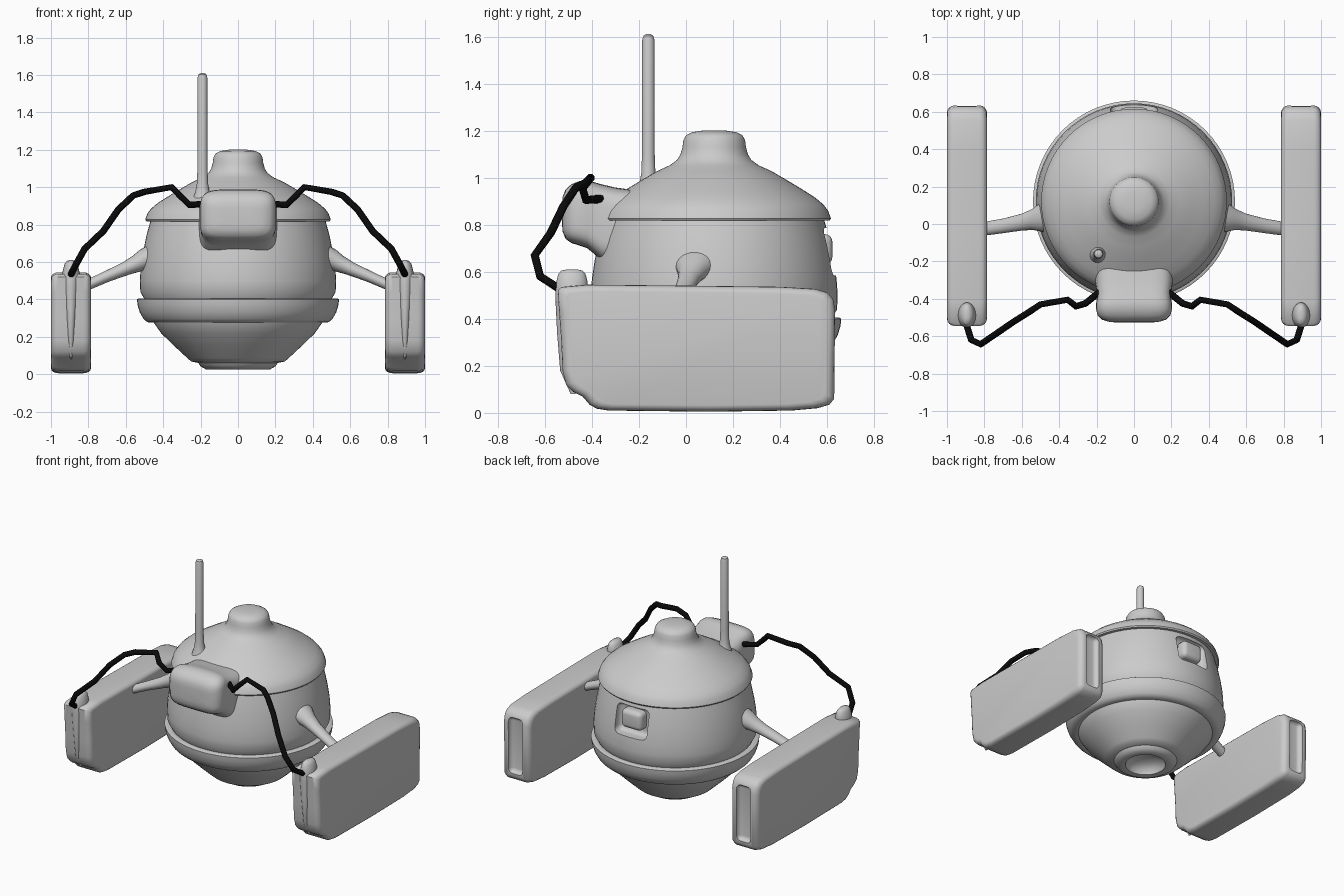
import bpy, bmesh, math

CY = 0.12  # y of the pot's axis


def circle(n):
    return [2 * math.pi * i / n for i in range(n)]


def loft(name, rings, angle=40, smooth=True):
    """Skin a list of equally long point rings and cap both ends."""
    bm = bmesh.new()
    rows = [[bm.verts.new(p) for p in ring] for ring in rings]
    n = len(rows[0])
    for a, b in zip(rows, rows[1:]):
        for i in range(n):
            j = (i + 1) % n
            bm.faces.new((a[i], a[j], b[j], b[i]))
    bm.faces.new(rows[0])
    bm.faces.new(rows[-1])
    bmesh.ops.recalc_face_normals(bm, faces=bm.faces)
    me = bpy.data.meshes.new(name)
    bm.to_mesh(me)
    bm.free()
    ob = bpy.data.objects.new(name, me)
    bpy.context.collection.objects.link(ob)
    if smooth:
        shade(ob, angle)
    return ob


def select(ob):
    bpy.ops.object.select_all(action='DESELECT')
    ob.select_set(True)
    bpy.context.view_layer.objects.active = ob


def shade(ob, angle=40):
    select(ob)
    bpy.ops.object.shade_smooth_by_angle(angle=math.radians(angle))


def lathe(name, profile, x=0, y=CY, n=64, angle=40):
    return loft(name, [[(x + r * math.cos(a), y + r * math.sin(a), z) for a in circle(n)]
                       for r, z in profile], angle)


def apply(ob, kind, **props):
    select(ob)
    m = ob.modifiers.new(kind.title(), kind)
    for k, v in props.items():
        setattr(m, k, v)
    bpy.ops.object.modifier_apply(modifier=m.name)


def box(name, lo, hi, bevel):
    (x0, y0, z0), (x1, y1, z1) = lo, hi
    ob = loft(name, [[(x0, y0, z), (x1, y0, z), (x1, y1, z), (x0, y1, z)]
                     for z in (z0, z1)], smooth=False)
    apply(ob, 'BEVEL', width=bevel, segments=5)
    shade(ob)
    return ob


def cut(ob, cutter):
    apply(ob, 'BOOLEAN', object=cutter, operation='DIFFERENCE', solver='EXACT')
    bpy.data.objects.remove(cutter)
    shade(ob, 40)


def mirror(ob):
    ob.modifiers.new("Mirror", 'MIRROR')


# Pot body with a hollow nozzle below
body = lathe("body", [
    (0.02, 0.10), (0.08, 0.09), (0.125, 0.06), (0.135, 0.03), (0.17, 0.025), (0.20, 0.042),
    (0.212, 0.06), (0.25, 0.068), (0.27, 0.085), (0.34, 0.15), (0.41, 0.218), (0.45, 0.275),
    (0.47, 0.34), (0.50, 0.40), (0.522, 0.44), (0.525, 0.50), (0.52, 0.57), (0.508, 0.65),
    (0.49, 0.74), (0.465, 0.83), (0.40, 0.86), (0.02, 0.87)])
cut(body, box("hatch_cutter", (-0.125, 0.555, 0.585), (0.125, 0.9, 0.785), 0.035))

# Hatch block at the back
box("back_hatch", (-0.08, 0.5, 0.63), (0.08, 0.622, 0.76), 0.032)

# Belt ring
lathe("belt", [(0.42, 0.285), (0.455, 0.276), (0.485, 0.278), (0.505, 0.295), (0.525, 0.33),
               (0.537, 0.37), (0.54, 0.40), (0.53, 0.406), (0.51, 0.405)])

# Lid with knob
lathe("lid", [(0.30, 0.83), (0.46, 0.818), (0.49, 0.817), (0.496, 0.826), (0.485, 0.858),
              (0.465, 0.885), (0.43, 0.915), (0.37, 0.953), (0.30, 0.995), (0.243, 1.028),
              (0.19, 1.052), (0.158, 1.075), (0.143, 1.10), (0.135, 1.13), (0.131, 1.16),
              (0.12, 1.18), (0.095, 1.193), (0.05, 1.2), (0.005, 1.2)])

# Antenna
lathe("antenna", [(0.05, 0.94), (0.038, 0.975), (0.03, 1.02), (0.027, 1.1), (0.026, 1.585),
                  (0.021, 1.603), (0.01, 1.61)], x=-0.19, y=-0.16, n=20)


# Head, a rounded box lofted forward from the pot
def section(y, w, z0, z1, p=0.45):
    f = lambda v: math.copysign(abs(v) ** p, v)
    return [(w * f(math.cos(a)), y, (z0 + z1) / 2 + (z1 - z0) / 2 * f(math.sin(a)))
            for a in circle(40)]


loft("head", [section(*s) for s in (
    (-0.527, 0.08, 0.80, 0.89), (-0.524, 0.13, 0.77, 0.92), (-0.512, 0.17, 0.74, 0.95),
    (-0.487, 0.195, 0.722, 0.972), (-0.455, 0.203, 0.712, 0.985), (-0.42, 0.202, 0.70, 0.988),
    (-0.395, 0.198, 0.68, 0.982), (-0.36, 0.20, 0.65, 0.972), (-0.30, 0.21, 0.62, 0.958),
    (-0.2, 0.21, 0.62, 0.945))], angle=60)

# Arms carrying the side panels
arm = [(0.45, 0.05, 0.625, 0.10, 0.065), (0.50, 0.035, 0.612, 0.075, 0.052),
       (0.54, 0.025, 0.592, 0.057, 0.042), (0.60, 0.01, 0.565, 0.045, 0.033),
       (0.70, -0.01, 0.523, 0.039, 0.027), (0.83, -0.03, 0.465, 0.036, 0.024)]
mirror(loft("arms", [[(x + 0.5 * rz * math.sin(a), y + ry * math.cos(a), z + rz * math.sin(a))
                      for a in circle(20)] for x, y, z, ry, rz in arm]))

# Side panels: side outline lofted in x with rounded edges, slot in the rear end
outline = [(-0.53, 0.535), (-0.545, 0.52), (-0.54, 0.44), (-0.53, 0.30), (-0.525, 0.18),
           (-0.51, 0.12), (-0.48, 0.09), (-0.44, 0.07), (-0.41, 0.035), (-0.38, 0.018),
           (-0.33, 0.010), (0.1, 0.005), (0.45, 0.010), (0.56, 0.02), (0.61, 0.035),
           (0.63, 0.06), (0.634, 0.44), (0.625, 0.485), (0.60, 0.512), (0.55, 0.527),
           (0.40, 0.536), (-0.1, 0.542), (-0.42, 0.545)]
my, mz, hy, hz = 0.04, 0.27, 0.59, 0.27
sides = []
half, rad = 0.107, 0.04
steps = [math.radians(a) for a in (0, 22.5, 45, 67.5, 90)]
levels = [(-half + rad * (1 - math.sin(a)) * 1.0, rad * (1 - math.cos(a))) for a in reversed(steps)]
levels += [(-x, d) for x, d in reversed(levels)]
panel = loft("side_panels", [
    [(0.893 + x, my + (y - my) * (1 - d / hy), mz + (z - mz) * (1 - 0.7 * d / hz))
     for y, z in outline] for x, d in levels])
cut(panel, box("slot_cutter", (0.838, 0.6, 0.08), (0.948, 0.8, 0.475), 0.03))
mirror(panel)

# Tapered fin down the front of each panel
fin = [(0.08, -0.48, 0.005, 0.01), (0.18, -0.505, 0.018, 0.03), (0.34, -0.505, 0.03, 0.043),
       (0.48, -0.495, 0.045, 0.06), (0.53, -0.487, 0.05, 0.068), (0.56, -0.485, 0.042, 0.066),
       (0.59, -0.485, 0.034, 0.058), (0.605, -0.485, 0.022, 0.045), (0.61, -0.485, 0.008, 0.02)]
mirror(loft("front_fins", [[(0.893 + rx * math.cos(a), y + ry * math.sin(a), z)
                            for a in circle(20)] for z, y, rx, ry in fin], angle=60))

# Black cables from head to panels
black = bpy.data.materials.new("black")
black.diffuse_color = (0.003, 0.003, 0.003, 1)
path = [(0.18, -0.36, 0.91), (0.26, -0.425, 0.905), (0.31, -0.44, 0.955), (0.355, -0.405, 1.0),
        (0.50, -0.43, 0.975), (0.56, -0.47, 0.955), (0.64, -0.52, 0.88), (0.72, -0.575, 0.765),
        (0.82, -0.643, 0.67), (0.87, -0.62, 0.58), (0.892, -0.55, 0.535), (0.892, -0.53, 0.53)]
for side, sx in (("left", -1), ("right", 1)):
    cu = bpy.data.curves.new(side + "_cable", 'CURVE')
    cu.dimensions = '3D'
    cu.bevel_depth = 0.018
    cu.bevel_resolution = 2
    cu.use_fill_caps = True
    sp = cu.splines.new('POLY')
    sp.points.add(len(path) - 1)
    for pt, (x, y, z) in zip(sp.points, path):
        pt.co = (sx * x, y, z, 1)
    cu.materials.append(black)
    bpy.context.collection.objects.link(bpy.data.objects.new(side + "_cable", cu))
